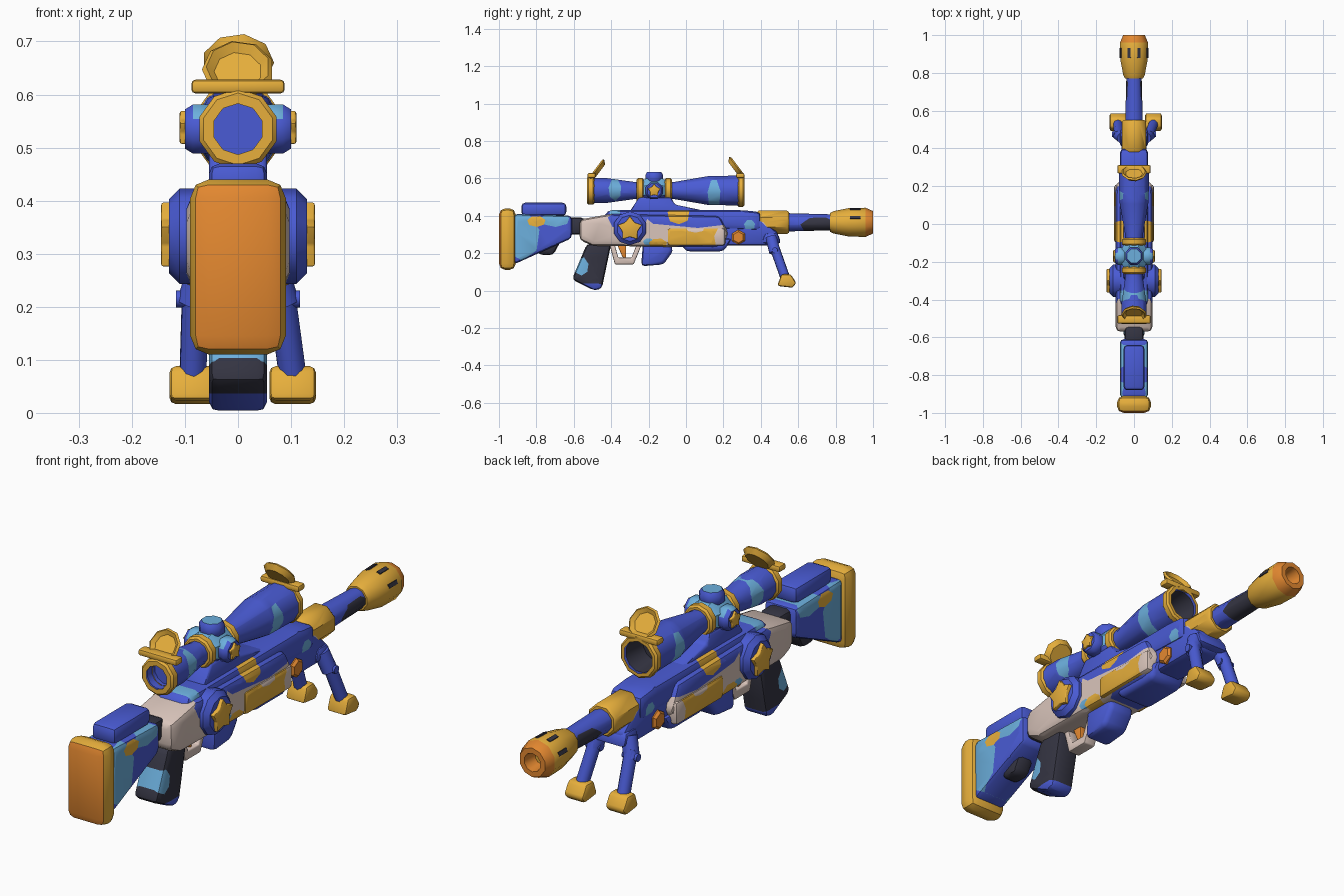
import bpy, bmesh, math
from mathutils import Vector, Matrix

if "Cube" in bpy.data.objects:
    bpy.data.objects.remove(bpy.data.objects["Cube"])

COLOURS = {
    "blue": (.068, .105, .66), "gold": (.8, .43, .045), "orange": (.78, .25, .03),
    "sky": (.15, .43, .72), "beige": (.7, .56, .5), "charcoal": (.035, .035, .055),
}
MATERIALS, INDEX = [], {}
for label, rgb in COLOURS.items():
    material = bpy.data.materials.new(label)
    material.use_nodes = True
    material.diffuse_color = (*rgb, 1)
    shader = material.node_tree.nodes["Principled BSDF"]
    shader.inputs["Base Color"].default_value = (*rgb, 1)
    INDEX[label] = len(MATERIALS)
    MATERIALS.append(material)

SIDES = {"left": 1, "right": -1}
ACROSS, FORWARD, UP = Vector((1, 0, 0)), Vector((0, 1, 0)), Vector((0, 0, 1))


def paint(bm, colour, y, z, length, height, corners=7):
    """Cut an angular patch, seen from the side, into the surface and colour it."""
    outline = []
    for i in range(corners):
        angle = math.tau * (i + .3) / corners
        outline.append(Vector((0, y + length * math.cos(angle), z + height * math.sin(angle))))
    planes = []
    for i, point in enumerate(outline):
        edge = point - outline[i - 1]
        planes.append((point, edge.cross(ACROSS).normalized()))
    for point, normal in planes:
        geom = set()
        for face in bm.faces:
            ys = [v.co.y for v in face.verts]
            zs = [v.co.z for v in face.verts]
            if (min(ys) < y + length and max(ys) > y - length
                    and min(zs) < z + height and max(zs) > z - height):
                geom.update([face, *face.edges, *face.verts])
        bmesh.ops.bisect_plane(bm, geom=list(geom), plane_co=point, plane_no=normal, dist=1e-5)
    for face in bm.faces:
        centre = face.calc_center_median()
        if all((centre - point).dot(normal) < 0 for point, normal in planes):
            face.material_index = INDEX[colour]


def finish(name, bm, colour, patches, rule):
    bmesh.ops.remove_doubles(bm, verts=bm.verts, dist=1e-5)
    bmesh.ops.recalc_face_normals(bm, faces=bm.faces)
    for face in bm.faces:
        face.material_index = INDEX[colour]
    for patch in patches:
        paint(bm, *patch)
    for face in bm.faces:
        special = rule and rule(face.calc_center_median())
        if special:
            face.material_index = INDEX[special]
    mesh = bpy.data.meshes.new(name)
    bm.to_mesh(mesh)
    bm.free()
    for material in MATERIALS:
        mesh.materials.append(material)
    mesh.shade_smooth()
    mesh.set_sharp_from_angle(angle=math.radians(40))
    obj = bpy.data.objects.new(name, mesh)
    bpy.context.collection.objects.link(obj)
    return obj


def slab(name, colour, outline, inner, outer, bevel=.02, patches=(), rule=None):
    """Side outline (y, z) extruded across x, with every edge rounded."""
    bm = bmesh.new()
    face = bm.faces.new([bm.verts.new((inner, y, z)) for y, z in outline])
    extruded = bmesh.ops.extrude_face_region(bm, geom=[face])["geom"]
    moved = [item for item in extruded if isinstance(item, bmesh.types.BMVert)]
    bmesh.ops.translate(bm, vec=ACROSS * (outer - inner), verts=moved)
    bmesh.ops.recalc_face_normals(bm, faces=bm.faces)
    if bevel:
        bmesh.ops.bevel(bm, geom=bm.edges[:], offset=bevel, segments=2, profile=.5,
                        affect='EDGES', clamp_overlap=True)
    return finish(name, bm, colour, patches, rule)


def body(name, colour, outline, half_width, *args, **options):
    return slab(name, colour, outline, -half_width, half_width, *args, **options)


def box(back, front, bottom, top):
    return [(back, bottom), (back, top), (front, top), (front, bottom)]


def lathe(name, colour, origin, axis, profile, sides=10, patches=(), rule=None, capped=True):
    """Turned part: profile of (distance along axis, radius)."""
    if capped:
        profile = [(profile[0][0], 0), *profile, (profile[-1][0], 0)]
    bm = bmesh.new()
    frame = Matrix.Translation(origin) @ axis.to_track_quat('Z', 'Y').to_matrix().to_4x4()
    angles = [math.tau * (i + .5) / sides for i in range(sides)]
    rings = [[bm.verts.new(frame @ Vector((r * math.cos(a), r * math.sin(a), t)))
              for a in angles] for t, r in profile]
    for low, high in zip(rings, rings[1:]):
        for i in range(sides):
            bm.faces.new((low[i - 1], low[i], high[i], high[i - 1]))
    return finish(name, bm, colour, patches, rule)


def strut(name, colour, start, end, radius):
    along = Vector(end) - Vector(start)
    lathe(name, colour, start, along, [(0, radius), (along.length, radius)])


def rim(name, centre, back, front, radius, hole):
    """Band with softened corners around the scope."""
    soft = .008
    profile = [(back, hole), (back, radius - soft), (back + soft, radius),
               (front - soft, radius), (front, radius - soft), (front, hole)]
    lathe(name, "gold", centre, FORWARD, profile, capped=False)


def star(name, y, z, radius, inner, outer):
    outline = []
    for i in range(10):
        angle = math.pi * (i / 5 + .5)
        reach = radius * (.63 if i % 2 else 1)
        outline.append((y + reach * math.cos(angle), z + reach * math.sin(angle)))
    slab(name, "gold", outline, inner, outer, bevel=.004)


# Stock
body("butt_pad", "gold", box(-1, -.91, .11, .44), .09, bevel=.035,
     rule=lambda c: "orange" if c.y < -.98 else None)
body("stock", "blue", [(-.92, .14), (-.92, .41), (-.61, .4), (-.61, .28), (-.7, .24)], .075,
     patches=[("sky", -.88, .29, .1, .13), ("sky", -.7, .38, .08, .04),
              ("gold", -.8, .37, .05, .03)])
body("stock_underside", "charcoal", [(-.82, .24), (-.78, .19), (-.71, .19), (-.65, .3)], .04)
body("cheek_rest", "blue", box(-.88, -.64, .4, .47), .055)
body("neck", "charcoal", box(-.65, -.54, .3, .39), .05)

# Receiver and fore end
body("receiver", "beige",
     [(-.57, .27), (-.57, .38), (-.4, .41), (.18, .4), (.23, .3), (.17, .23), (-.5, .24)],
     .097, bevel=.025,
     patches=[("blue", -.31, .38, .11, .06), ("blue", .05, .4, .3, .065),
              ("blue", .08, .22, .18, .03), ("sky", -.2, .26, .03, .02),
              ("gold", -.04, .4, .06, .045), ("gold", -.15, .25, .05, .03)])
body("upper_housing", "blue", [(-.46, .35), (-.42, .43), (.3, .43), (.4, .42), (.4, .32)],
     .075, bevel=.025,
     patches=[("gold", -.04, .41, .06, .05), ("sky", .34, .35, .03, .03),
              ("sky", -.38, .42, .03, .04)])
body("side_panel", "gold", box(-.1, .21, .24, .335), .105, bevel=.015,
     patches=[("beige", .19, .28, .04, .06), ("beige", .05, .33, .05, .02)])
body("lower_block", "blue", [(-.05, .28), (0, .21), (.2, .21), (.25, .28)], .08)
body("fore_end", "blue", [(.15, .24), (.15, .39), (.4, .39), (.5, .3), (.47, .24)], .065)
for side, s in SIDES.items():
    lathe(f"{side}_button", "orange", ACROSS * s * .05 + FORWARD * .28 + UP * .285, ACROSS * s,
          [(0, .04), (.02, .04), (.03, .03)], sides=6)
    lathe(f"{side}_drum", "blue", ACROSS * s * .05 - FORWARD * .3 + UP * .333, ACROSS * s,
          [(0, .09), (.06, .09), (.08, .07)])
    star(f"{side}_drum_star", -.3, .33, .068, s * .11, s * .145)

# Grip, trigger and magazine
body("grip", "charcoal", [(-.53, .25), (-.4, .25), (-.45, .01), (-.49, 0), (-.61, .06)], .055,
     patches=[("sky", -.56, .13, .04, .05), ("blue", -.52, .01, .13, .03)])
guard = [(-.41, .25), (-.38, .14), (-.28, .14), (-.235, .25)]
hollow = [tuple(Vector(p).lerp(Vector((-.32, .26)), .3)) for p in reversed(guard)]
body("trigger_guard", "beige", guard + hollow, .027, bevel=.005)
body("trigger", "orange", [(-.37, .25), (-.32, .25), (-.32, .17), (-.34, .18)], .014, bevel=.004)
body("magazine", "blue", [(-.23, .26), (-.24, .13), (-.12, .14), (-.07, .21), (-.08, .26)], .06)

# Barrel and muzzle
BORE = UP * .365
lathe("barrel_collar", "gold", BORE, FORWARD, [(.38, .06), (.39, .068), (.54, .068), (.55, .06)],
      sides=8, patches=[("beige", .4, .34, .03, .03)])
lathe("barrel", "blue", BORE, FORWARD, [(.5, .05), (.8, .042)],
      patches=[("charcoal", .71, .345, .1, .05)])
lathe("muzzle", "gold", BORE, FORWARD,
      [(.77, .05), (.79, .06), (.87, .076), (.96, .078), (1, .06), (1, .038), (.94, .03)],
      rule=lambda c: "orange" if c.y > .94 else None)
for side, s in SIDES.items():
    for place, tilt in {"upper": 70, "lower": 20}.items():
        turn = Matrix.Rotation(-s * math.radians(tilt), 4, 'Y')
        slot = body(f"{side}_{place}_muzzle_slot", "charcoal", box(-.027, .027, -.008, .008),
                    .004, bevel=0)
        slot.matrix_world = Matrix.Translation(BORE + FORWARD * .905 + turn @ ACROSS * s * .074) @ turn

# Bipod, with the right foot set slightly further in
body("bipod_mount", "blue", [(.4, .25), (.42, .31), (.49, .31), (.51, .25)], .075)
for side, s in SIDES.items():
    ankle = .094 + s * .009
    strut(f"{side}_leg_hinge", "blue", (s * .06, .455, .285), (s * .085, .475, .205), .031)
    strut(f"{side}_leg", "blue", (s * .08, .47, .24), (s * ankle, .53, .07), .026)
    strut(f"{side}_leg_pin", "blue", (s * .05, .475, .215), (s * .117, .475, .215), .016)
    slab(f"{side}_foot", "gold", [(.488, .025), (.51, .088), (.56, .088), (.59, .04), (.57, .015)],
         s * (ankle - .044), s * (ankle + .044), bevel=.012)

# Scope
SIGHT = UP * .535
TURRETS = SIGHT - FORWARD * .17
body("scope_mount", "blue", [(-.31, .41), (-.25, .5), (-.08, .5), (-.06, .46), (.18, .41)],
     .055, bevel=.012)
lathe("scope_tube", "blue", SIGHT, FORWARD,
      [(-.47, .05), (-.52, .05), (-.52, .068), (-.42, .068), (-.28, .048), (-.06, .048),
       (.12, .08), (.3, .083), (.3, .066), (.2, .055)], sides=12,
      patches=[("sky", .15, .51, .035, .09), ("sky", -.38, .54, .035, .06)],
      rule=lambda c: "charcoal" if c.y > .19 and (c - SIGHT).xz.length < .063 else None)
rim("eyepiece_rim", SIGHT, -.53, -.49, .076, .048)
rim("objective_rim", SIGHT, .275, .312, .088, .066)
rim("rear_scope_ring", TURRETS, -.095, -.055, .066, .04)
rim("front_scope_ring", TURRETS, .055, .095, .066, .04)
lathe("turret_block", "sky", TURRETS, FORWARD, [(-.06, .06), (-.04, .07), (.04, .07), (.06, .06)],
      sides=8, rule=lambda c: "blue" if c.z < .52 else None)
knob = [(0, .042), (.045, .042), (.055, .05), (.085, .05), (.1, .04)]
for side, s in SIDES.items():
    lathe(f"{side}_turret", "blue", TURRETS, ACROSS * s, knob, sides=8,
          rule=lambda c: "sky" if c.z > .565 else None)
    star(f"{side}_turret_star", TURRETS.y, TURRETS.z, .036, s * .095, s * .11)
lathe("top_turret", "blue", TURRETS, UP, knob, sides=8,
      rule=lambda c: "sky" if c.z > .63 else None)

# Flip-up lens caps
for end, y, lean, raised in (("eyepiece", -.505, .037, .64), ("objective", .29, -.028, .653)):
    facing = UP * .6 + FORWARD * math.copysign(.8, y)
    lathe(f"{end}_cap", "gold", FORWARD * (y + lean) + UP * raised, facing,
          [(-.008, .05), (.012, .068), (.02, .06), (.006, .045)], sides=9)
    body(f"{end}_cap_hinge", "gold", box(y - .022, y + .022, .602, .628), .088, bevel=.008)
